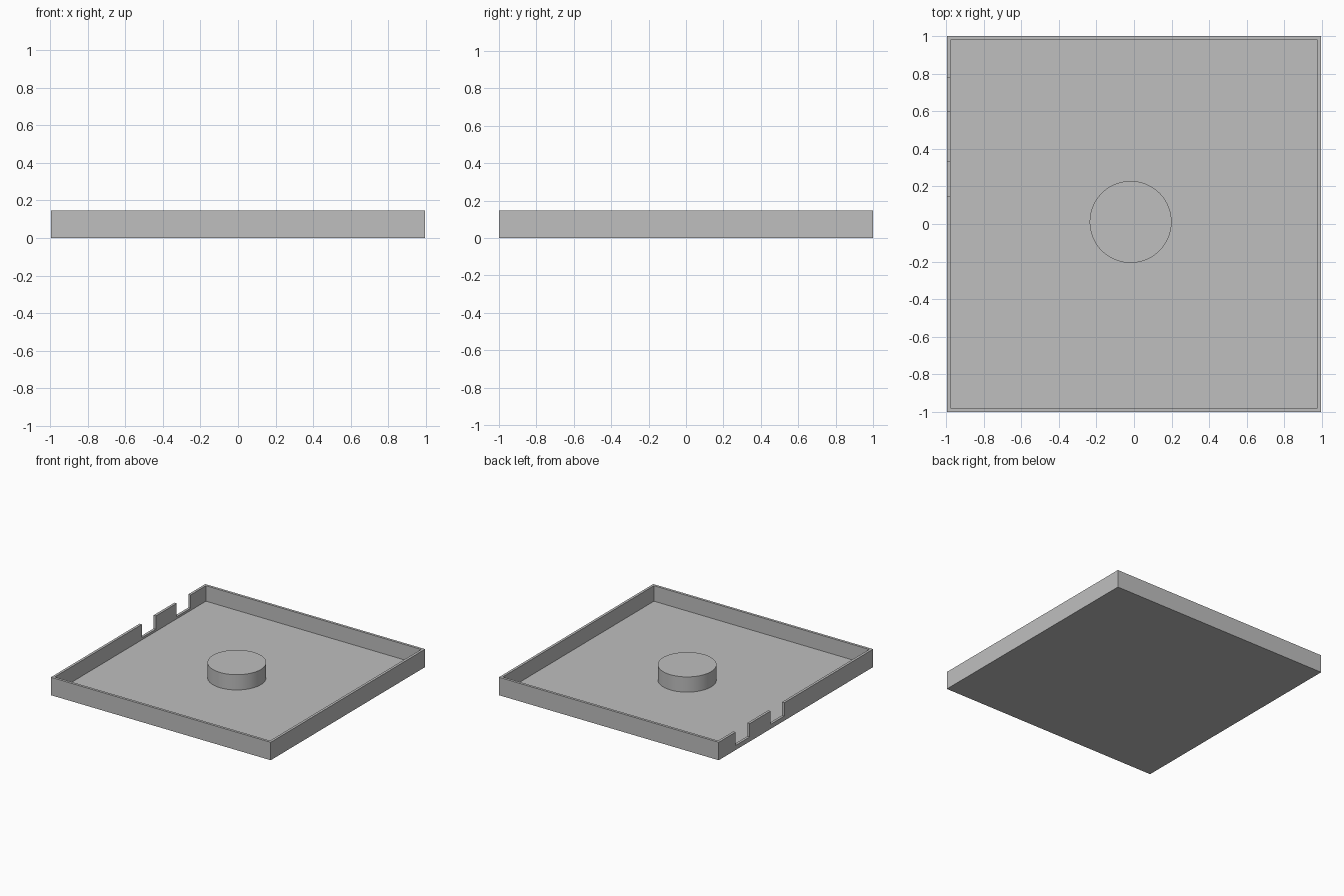
import bpy
import bmesh
import math
from mathutils import Matrix, Vector

default = bpy.data.objects.get("Cube")
if default:
    bpy.data.objects.remove(default, do_unlink=True)

HALF_X, HALF_Y, HEIGHT = 0.997, 1.0, 0.147
WALL, FLOOR = 0.021, 0.02
NOTCH_BOTTOM = 0.038
NOTCHES = [(0.15, 0.33), (0.60, 0.78)]
DISC_RADIUS, DISC_TOP = 0.218, 0.145

grey = bpy.data.materials.new("plain_grey")
grey.use_nodes = True
colour = (0.52, 0.52, 0.52, 1)
grey.diffuse_color = colour
grey.node_tree.nodes["Principled BSDF"].inputs["Base Color"].default_value = colour


def finish(name, bm):
    mesh = bpy.data.meshes.new(name)
    bm.to_mesh(mesh)
    bm.free()
    obj = bpy.data.objects.new(name, mesh)
    bpy.context.collection.objects.link(obj)
    mesh.materials.append(grey)
    return obj


def box(name, low, high):
    low, high = Vector(low), Vector(high)
    bm = bmesh.new()
    place = Matrix.Translation((low + high) / 2) @ Matrix.Diagonal((*(high - low), 1))
    bmesh.ops.create_cube(bm, size=1, matrix=place)
    return finish(name, bm)


def cut(target, cutter):
    cutter.hide_render = True
    mod = target.modifiers.new("cut", "BOOLEAN")
    mod.operation, mod.solver, mod.object = "DIFFERENCE", "EXACT", cutter
    bpy.context.view_layer.objects.active = target
    bpy.ops.object.modifier_apply(modifier=mod.name)
    bpy.data.objects.remove(cutter, do_unlink=True)


# Open tray: solid slab hollowed from above
tray = box("tray", (-HALF_X, -HALF_Y, 0), (HALF_X, HALF_Y, HEIGHT))
inner_x, inner_y = HALF_X - WALL, HALF_Y - WALL
cut(tray, box("cavity_cutter", (-inner_x, -inner_y, FLOOR), (inner_x, inner_y, HEIGHT + 0.1)))

# Two notches through the right wall
for y0, y1 in NOTCHES:
    cut(tray, box("notch_cutter", (-HALF_X - 0.1, y0, NOTCH_BOTTOM),
                  (-inner_x + 0.05, y1, HEIGHT + 0.1)))

# Round boss near the middle of the floor
bm = bmesh.new()
bmesh.ops.create_cone(bm, cap_ends=True, segments=96, radius1=DISC_RADIUS,
                      radius2=DISC_RADIUS, depth=DISC_TOP - FLOOR,
                      matrix=Matrix.Translation((-0.018, 0.011, (DISC_TOP + FLOOR) / 2)))
boss = finish("round_boss", bm)
bpy.ops.object.select_all(action="DESELECT")
boss.select_set(True)
bpy.context.view_layer.objects.active = boss
bpy.ops.object.shade_smooth_by_angle(angle=math.radians(30))
